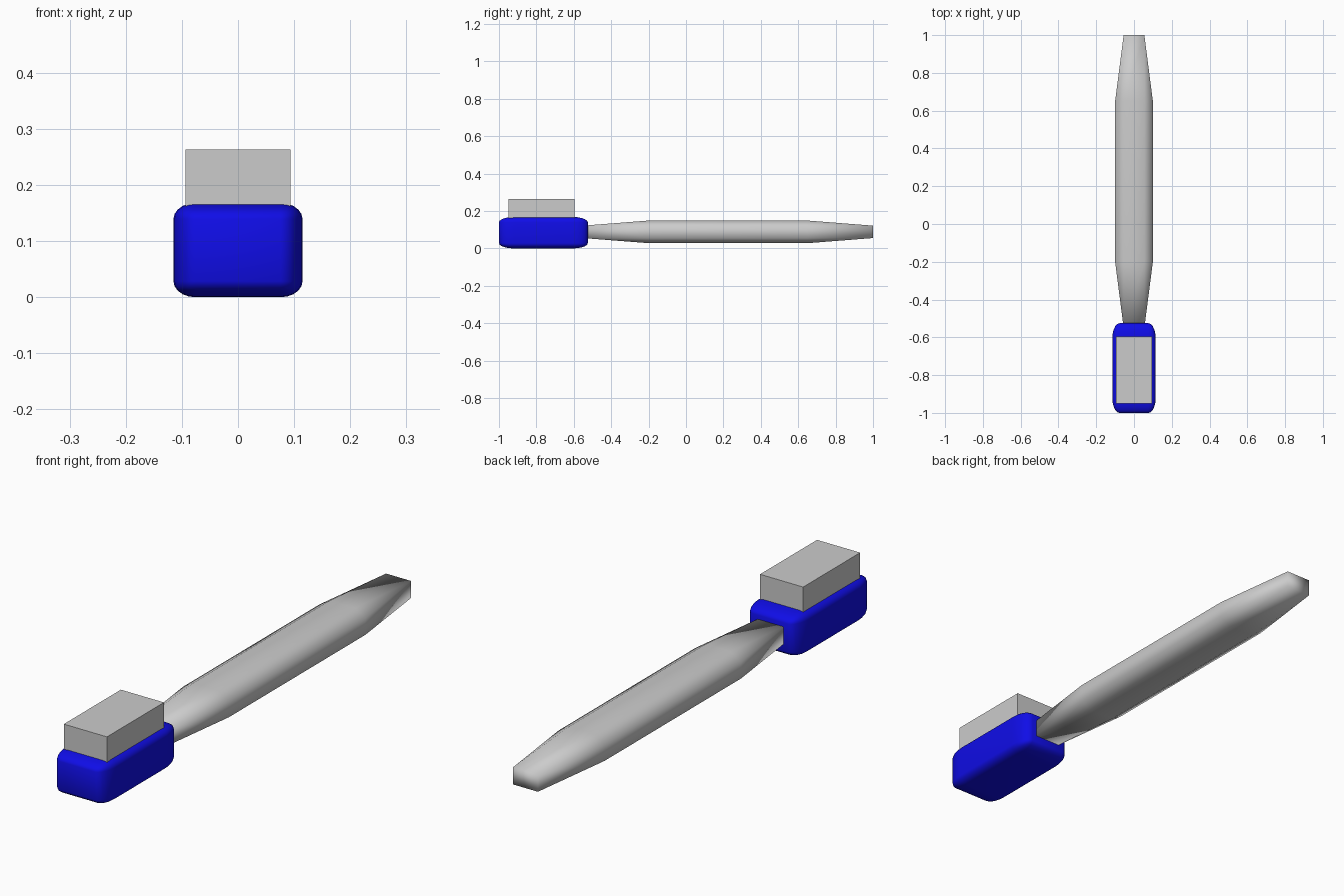
import bpy, bmesh
from mathutils import Matrix, Vector

if "Cube" in bpy.data.objects:
    bpy.data.objects.remove(bpy.data.objects["Cube"])


def block(name, lo, hi, bevel=0.0, segments=1, smooth=False):
    """Unit cube, bevelled evenly, then stretched to fill lo..hi."""
    bm = bmesh.new()
    bmesh.ops.create_cube(bm, size=1)
    if bevel:
        bmesh.ops.bevel(bm, geom=bm.edges[:], offset=bevel, offset_type='OFFSET',
                        segments=segments, profile=0.5, affect='EDGES')
    lo, hi = Vector(lo), Vector(hi)
    bm.transform(Matrix.Translation((lo + hi) / 2) @ Matrix.Diagonal((*(hi - lo), 1)))
    for f in bm.faces:
        f.smooth = smooth
    mesh = bpy.data.meshes.new(name)
    bm.to_mesh(mesh)
    bm.free()
    obj = bpy.data.objects.new(name, mesh)
    bpy.context.collection.objects.link(obj)
    return obj


# Long tapered handle, its front end buried in the head
block("handle", (-0.10, -0.55, 0.028), (0.10, 1.0, 0.149), bevel=0.226, smooth=True)

# Rounded blue head
head = block("head", (-0.115, -1.0, 0.0), (0.115, -0.525, 0.168),
             bevel=0.17, segments=5, smooth=True)
blue = bpy.data.materials.new("blue")
blue.diffuse_color = (0.005, 0.004, 0.8, 1)
blue.use_nodes = True
blue.node_tree.nodes["Principled BSDF"].inputs["Base Color"].default_value = blue.diffuse_color
head.data.materials.append(blue)

# Bristle block set into the top of the head
block("bristles", (-0.094, -0.95, 0.12), (0.094, -0.595, 0.263))
